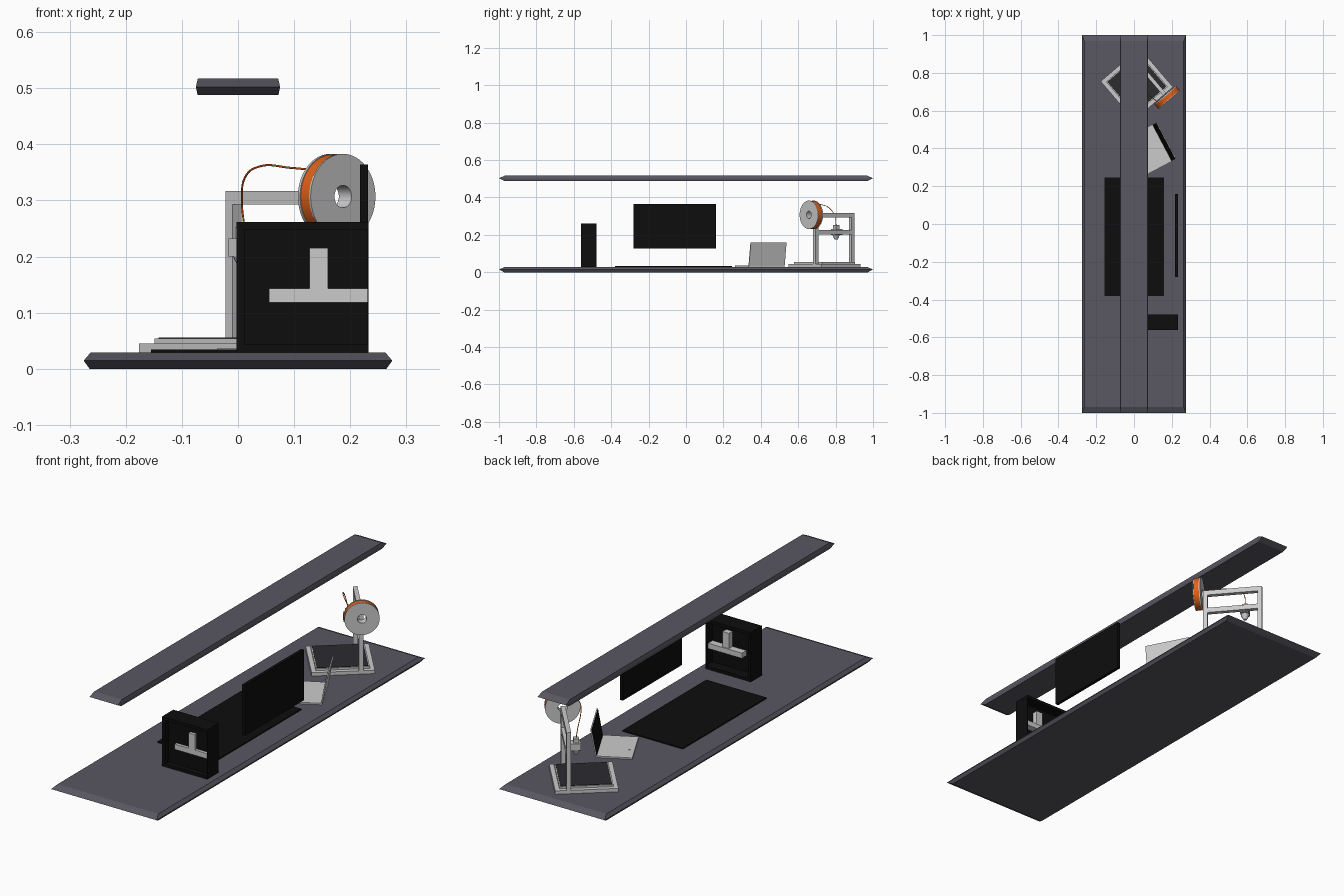
import bpy, bmesh, math
from mathutils import Matrix, Vector

if "Cube" in bpy.data.objects:
    bpy.data.objects.remove(bpy.data.objects["Cube"])


def mat(name, rgb):
    m = bpy.data.materials.new(name)
    m.diffuse_color = (*rgb, 1)
    m.use_nodes = True
    m.node_tree.nodes["Principled BSDF"].inputs["Base Color"].default_value = m.diffuse_color
    return m


SLATE = mat("slate", (0.10, 0.095, 0.12))
BLACK = mat("black", (0.004, 0.004, 0.004))
DARK = mat("dark_bed", (0.025, 0.025, 0.03))
ORANGE = mat("orange", (0.75, 0.12, 0.01))
I = Matrix.Identity(4)


def finish(name, bm, material=None, M=I):
    bmesh.ops.transform(bm, matrix=M, verts=bm.verts)
    bmesh.ops.recalc_face_normals(bm, faces=bm.faces)
    me = bpy.data.meshes.new(name)
    bm.to_mesh(me)
    bm.free()
    ob = bpy.data.objects.new(name, me)
    bpy.context.collection.objects.link(ob)
    if material:
        me.materials.append(material)
    return ob


def box_bm(lo, hi):
    lo, hi = Vector(lo), Vector(hi)
    bm = bmesh.new()
    bmesh.ops.create_cube(bm, size=1)
    for v in bm.verts:
        v.co = Vector((lo[i] + (v.co[i] + 0.5) * (hi[i] - lo[i]) for i in range(3)))
    return bm


def box(name, lo, hi, material=None, M=I):
    return finish(name, box_bm(lo, hi), material, M)


def slab(name, half_x, z0):
    """Board with a pointed edge all the way round."""
    bm = bmesh.new()
    rings = []
    for z, sx, sy in ((0, 0.962, 0.972), (0.0145, 1, 1), (0.029, 0.955, 0.968)):
        rings.append([bm.verts.new((a * half_x * sx, b * sy, z0 + z))
                      for a, b in ((-1, -1), (1, -1), (1, 1), (-1, 1))])
    for r, s in zip(rings, rings[1:]):
        for i in range(4):
            bm.faces.new((r[i], r[(i + 1) % 4], s[(i + 1) % 4], s[i]))
    bm.faces.new(rings[0])
    bm.faces.new(rings[-1])
    return finish(name, bm, SLATE)


def lathe(name, profile, material, M, n=48):
    """Closed (radius, height) profile turned about z."""
    bm = bmesh.new()
    rings = []
    for k in range(n):
        a = 2 * math.pi * k / n
        rings.append([bm.verts.new((r * math.cos(a), r * math.sin(a), h)) for r, h in profile])
    m = len(profile)
    for k in range(n):
        p, q = rings[k], rings[(k + 1) % n]
        for i in range(m):
            bm.faces.new((p[i], q[i], q[(i + 1) % m], p[(i + 1) % m]))
    ob = finish(name, bm, material, M)
    bpy.ops.object.select_all(action='DESELECT')
    bpy.context.view_layer.objects.active = ob
    ob.select_set(True)
    bpy.ops.object.shade_smooth_by_angle(angle=math.radians(30))
    return ob


# desk, overhead shelf and pad
slab("desk_top", 0.275, 0)
slab("overhead_shelf", 0.075, 0.488)
box("desk_pad", (-0.155, -0.38, 0.029), (0.16, 0.245, 0.034), BLACK)

# monitor with sunken screen on the -x side
bm = box_bm((0.217, -0.28, 0.126), (0.232, 0.16, 0.364))
bm.normal_update()
face = min(bm.faces, key=lambda f: f.calc_center_median().x)
bmesh.ops.inset_region(bm, faces=[face], thickness=0.008)
bmesh.ops.translate(bm, vec=(0.004, 0, 0), verts=face.verts)
finish("monitor", bm, BLACK)

# computer case: shell, inner panel, card and cooler
X0, X1, Y0, Y1, Z0, Z1 = -0.003, 0.233, -0.562, -0.478, 0.029, 0.262
box("case_left_wall", (X0, Y0, Z0), (0.012, Y1, Z1), BLACK)
box("case_right_wall", (X1 - 0.002, Y0, Z0), (X1, Y1, Z1), BLACK)
box("case_roof", (X0, Y0, Z1 - 0.014), (X1, Y1, Z1), BLACK)
box("case_floor", (X0, Y0, Z0), (X1, Y1, Z0 + 0.014), BLACK)
box("case_panel", (X0, -0.536, Z0), (X1, -0.528, Z1), BLACK)
box("graphics_card", (0.055, -0.55, 0.118), (X1 - 0.002, -0.495, 0.143))
box("processor_cooler", (0.127, -0.55, 0.143), (0.160, -0.50, 0.215))

# laptop, hinge line is the local x axis
L = Matrix.Translation((0.15, 0.43, 0.029)) @ Matrix.Rotation(math.radians(-62.2), 4, 'Z')
box("laptop_base", (-0.108, -0.155, 0), (0.108, 0.002, 0.007), None, L)
box("laptop_trackpad", (-0.028, -0.148, 0.0068), (0.028, -0.108, 0.0075), None, L)
S = L @ Matrix.Translation((0, 0, 0.004)) @ Matrix.Rotation(math.radians(-10), 4, 'X')
box("laptop_lid", (-0.108, -0.001, 0), (0.108, 0.004, 0.128), None, S)
box("laptop_screen", (-0.106, -0.002, 0.003), (0.106, -0.0009, 0.126), BLACK, S)

# 3D printer, local x runs along the gantry
P = Matrix.Translation((0.015, 0.74, 0)) @ Matrix.Rotation(math.radians(-49.5), 4, 'Z')
GY = 0.077
box("printer_base", (-0.136, -0.136, 0.029), (0.136, 0.136, 0.045), None, P)
box("printer_bed_frame", (-0.116, -0.116, 0.045), (0.116, 0.116, 0.054), None, P)
box("printer_bed", (-0.111, -0.111, 0.053), (0.111, 0.111, 0.056), DARK, P)
for side, cx in (("left", -0.126), ("right", 0.126)):
    box(side + "_printer_post", (cx - 0.01, GY - 0.01, 0.04), (cx + 0.01, GY + 0.01, 0.317), None, P)
for nm, z in (("top_printer_beam", 0.293), ("printer_crossbar", 0.201)):
    box(nm, (-0.117, GY - 0.01, z), (0.117, GY + 0.01, z + 0.024), None, P)

# print head with tapered nozzle
HX, HY = -0.05, 0.038
box("print_head", (HX - 0.02, HY - 0.02, 0.200), (HX + 0.02, GY - 0.009, 0.232), None, P)
box("print_head_cap", (HX - 0.012, HY - 0.012, 0.232), (HX + 0.012, HY + 0.012, 0.252), None, P)
bm = bmesh.new()
bmesh.ops.create_cone(bm, cap_ends=True, segments=16, radius1=0.008, radius2=0.02, depth=0.026)
finish("nozzle", bm, None, P @ Matrix.Translation((HX, HY, 0.187)))

# filament spool on the outer side of the right post
A = P @ Matrix.Translation((0.142, GY, 0.307)) @ Matrix.Rotation(math.pi / 2, 4, 'Y')
lathe("spool", [(0.02, -0.002), (0.076, -0.002), (0.076, 0.004), (0.03, 0.004), (0.03, 0.029),
                (0.076, 0.029), (0.076, 0.033), (0.02, 0.033)], None, A)
lathe("spool_filament", [(0.029, 0.003), (0.0745, 0.003), (0.0745, 0.03), (0.029, 0.03)], ORANGE, A)

# loose filament strand
head = P @ Vector((HX, HY, 0.25))
pts = [(0.137, 0.637, 0.354), (0.095, 0.67, 0.358), (0.04, 0.725, 0.361),
       (0.012, 0.77, 0.340), (0.007, 0.795, 0.300), head]
cu = bpy.data.curves.new("filament_strand", 'CURVE')
cu.dimensions = '3D'
cu.bevel_depth = 0.0018
cu.bevel_resolution = 2
cu.use_fill_caps = True
sp = cu.splines.new('BEZIER')
sp.bezier_points.add(len(pts) - 1)
for b, p in zip(sp.bezier_points, pts):
    b.co = p
    b.handle_left_type = b.handle_right_type = 'AUTO'
cu.materials.append(ORANGE)
bpy.context.collection.objects.link(bpy.data.objects.new("filament_strand", cu))
